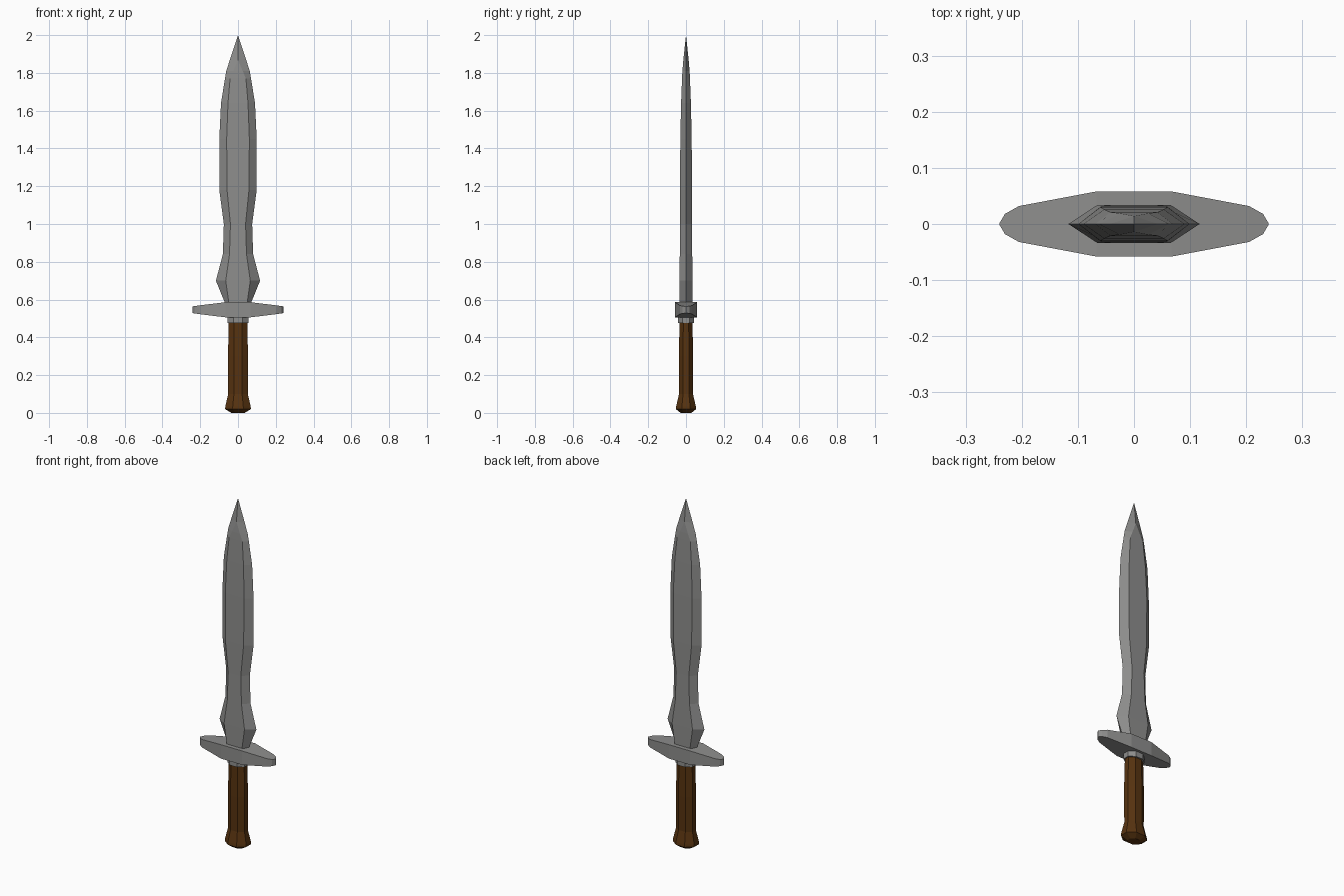
import bpy, bmesh
from math import cos, sin, pi

cube = bpy.data.objects.get("Cube")
if cube:
    bpy.data.objects.remove(cube, do_unlink=True)


def material(name, rgb, metallic=0.0):
    m = bpy.data.materials.new(name)
    m.use_nodes = True
    m.diffuse_color = (*rgb, 1)
    bsdf = next(n for n in m.node_tree.nodes if n.type == 'BSDF_PRINCIPLED')
    bsdf.inputs["Base Color"].default_value = (*rgb, 1)
    bsdf.inputs["Roughness"].default_value = 0.7
    return m


steel = material("grey steel", (0.27, 0.27, 0.265))
leather = material("brown leather", (0.095, 0.033, 0.005))


def loft(name, rings, mat):
    """Skin a list of equal-length point rings, cap both ends, merge collapsed points."""
    bm = bmesh.new()
    loops = [[bm.verts.new(p) for p in ring] for ring in rings]
    n = len(loops[0])
    for a, b in zip(loops, loops[1:]):
        for i in range(n):
            j = (i + 1) % n
            bm.faces.new((a[i], a[j], b[j], b[i]))
    bm.faces.new(loops[0][::-1])
    bm.faces.new(loops[-1])
    bmesh.ops.remove_doubles(bm, verts=bm.verts, dist=0.0001)
    bmesh.ops.recalc_face_normals(bm, faces=bm.faces)
    mesh = bpy.data.meshes.new(name)
    bm.to_mesh(mesh)
    bm.free()
    mesh.materials.append(mat)
    obj = bpy.data.objects.new(name, mesh)
    bpy.context.collection.objects.link(obj)
    return obj


def hexagon(z, edge, flat, thick):
    return [(edge, 0, z), (flat, thick, z), (-flat, thick, z),
            (-edge, 0, z), (-flat, -thick, z), (flat, -thick, z)]


def octagon(z, rx, ry):
    k = 1 / cos(pi / 8)
    return [(rx * k * cos(a), ry * k * sin(a), z)
            for a in (pi / 8 + i * pi / 4 for i in range(8))]


# Leaf-shaped blade: height, edge half width, flat half width, half thickness
blade = [(0.56, 0.06, 0.045, 0.033), (0.70, 0.117, 0.065, 0.034),
         (0.84, 0.08, 0.045, 0.033), (1.0, 0.075, 0.04, 0.032),
         (1.18, 0.099, 0.058, 0.032), (1.45, 0.099, 0.06, 0.03),
         (1.64, 0.09, 0.053, 0.026), (1.77, 0.069, 0.042, 0.021),
         (1.81, 0.062, 0.025, 0.019), (1.87, 0.043, 0.0, 0.014),
         (2.0, 0.0, 0.0, 0.0)]
loft("blade", [hexagon(*row) for row in blade], steel)

# Crossguard: distance from centre, half depth, half height, mirrored in x
half = [(0.067, 0.058, 0.04), (0.205, 0.032, 0.023),
        (0.23, 0.018, 0.019), (0.24, 0.001, 0.018)]
stations = [(-x, y, h) for x, y, h in reversed(half)] + half
loft("crossguard", [[(x, sy * y, 0.546 + sz * h)
                     for sy, sz in ((-1, -1), (1, -1), (1, 1), (-1, 1))]
                    for x, y, h in stations], steel)

# Collar under the guard
loft("collar", [octagon(z, 0.055, 0.043) for z in (0.475, 0.515)], steel)

# Grip flaring into the pommel
grip = [(0.0, 0.035, 0.028), (0.02, 0.068, 0.054), (0.035, 0.067, 0.052),
        (0.1, 0.052, 0.037), (0.3, 0.053, 0.038), (0.48, 0.049, 0.034)]
loft("grip", [octagon(*row) for row in grip], leather)
